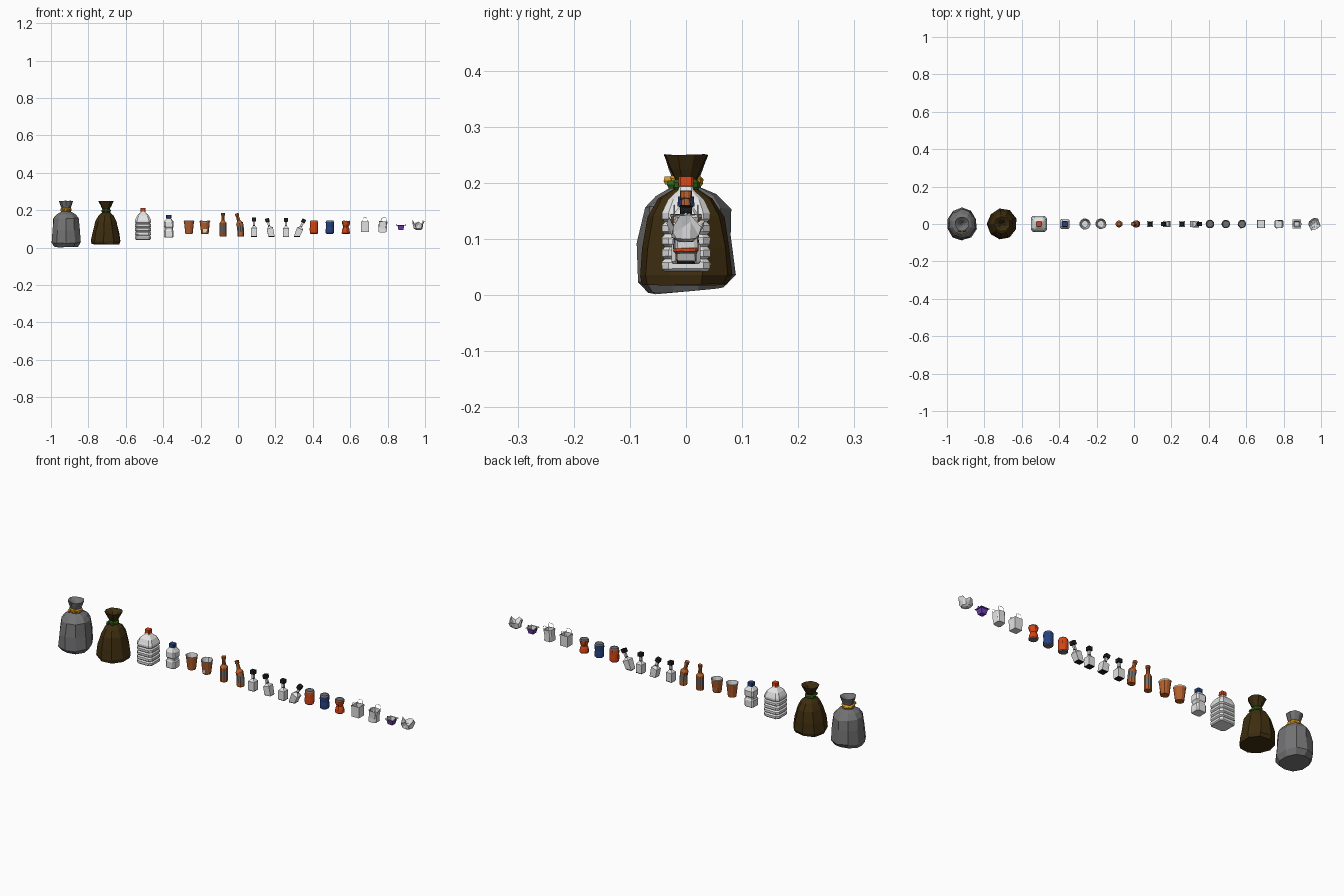
import bpy, bmesh, math, random
from mathutils import Vector, Matrix

if "Cube" in bpy.data.objects:
    bpy.data.objects.remove(bpy.data.objects["Cube"])

# Flat colours
COL = {
    "grey": (0.17, 0.17, 0.175), "dark_brown": (0.048, 0.027, 0.005),
    "yellow": (0.72, 0.33, 0.012), "green": (0.03, 0.13, 0.01),
    "white": (0.78, 0.78, 0.78), "red": (0.68, 0.06, 0.008),
    "blue": (0.02, 0.055, 0.22), "amber": (0.46, 0.115, 0.025),
    "black": (0.012, 0.012, 0.012), "purple": (0.16, 0.05, 0.42)}
NAMES = list(COL)
MATS = []
for n, c in COL.items():
    m = bpy.data.materials.new(n)
    m.diffuse_color = (*c, 1)
    m.use_nodes = True
    m.node_tree.nodes["Principled BSDF"].inputs["Base Color"].default_value = m.diffuse_color
    MATS.append(m)

SQUARE = [(1, 1), (-1, 1), (-1, -1), (1, -1)]
C = 0.72
OCT = [(1, C), (C, 1), (-C, 1), (-1, C), (-1, -C), (-C, -1), (C, -1), (1, -C)]


def circle(n):
    return [(math.cos((i + .5) * 2 * math.pi / n), math.sin((i + .5) * 2 * math.pi / n)) for i in range(n)]


def loft(name, x, outline, prof, jit=0, seed=1, warp=None):
    """Stack rings (z, rx, colour of the band above[, ry]); capped at both ends."""
    rnd = random.Random(seed)
    bm = bmesh.new()
    rings = []
    for p in prof:
        z, rx, ry = p[0], p[1], p[3] if len(p) > 3 else p[1]
        ring = []
        for ox, oy in outline:
            k = 1 + rnd.uniform(-jit, jit)
            v = Vector((ox * rx * k, oy * ry * k, z + rnd.uniform(-jit, jit) * rx * .6))
            ring.append(bm.verts.new(warp(v) if warp else v))
        rings.append(ring)
    n = len(outline)
    bm.faces.new(rings[0][::-1]).material_index = NAMES.index(prof[0][2])
    for a, b, p in zip(rings, rings[1:], prof):
        for i in range(n):
            j = (i + 1) % n
            bm.faces.new((a[i], a[j], b[j], b[i])).material_index = NAMES.index(p[2])
    bm.faces.new(rings[-1]).material_index = NAMES.index(prof[-1][2])
    bmesh.ops.recalc_face_normals(bm, faces=bm.faces)
    me = bpy.data.meshes.new(name)
    bm.to_mesh(me)
    bm.free()
    for m in MATS:
        me.materials.append(m)
    ob = bpy.data.objects.new(name, me)
    ob.location.x = x
    bpy.context.collection.objects.link(ob)
    return ob


def kink(z0, deg, sx=0):
    """Tip everything above z0 sideways, with a soft start."""
    def f(v):
        if v.z > z0:
            d = v - Vector((0, 0, z0))
            v = Matrix.Rotation(math.radians(deg), 3, 'Y') @ d + Vector((0, 0, z0))
        return v + Vector((sx, 0, 0))
    return f


# Refuse sacks with ties
def sack_tilt(v):
    if v.z < .1:
        v.z += max(-.006, .09 * v.y)
    return v


loft("grey_sack", -.92, circle(10), [
    (.008, .066, "grey", .07), (.03, .08, "grey", .085), (.10, .077, "grey", .083),
    (.155, .07, "grey", .077), (.178, .054, "grey", .055), (.192, .028, "grey"),
    (.205, .024, "grey"), (.225, .03, "grey"), (.25, .038, "grey"),
    (.236, .022, "grey"), (.215, .006, "grey")], .06, 4, sack_tilt)
loft("brown_sack", -.705, circle(9), [
    (.019, .076, "dark_brown", .078), (.034, .081, "dark_brown", .085),
    (.085, .071, "dark_brown", .082), (.14, .057, "dark_brown", .069),
    (.172, .04, "dark_brown", .05), (.19, .02, "dark_brown"), (.203, .019, "dark_brown"),
    (.225, .03, "dark_brown"), (.25, .042, "dark_brown"),
    (.238, .025, "dark_brown"), (.215, .006, "dark_brown")], .05, 9)
for nm, x, col, z, r in (("yellow", -.92, "yellow", .203, .031), ("green", -.705, "green", .196, .025)):
    loft(nm + "_tie", x, circle(10), [(z - .011, r - .006, col), (z - .004, r, col),
                                      (z + .004, r, col), (z + .011, r - .006, col)], .05, 3)
    for s in (-1, 1):   # bow ends
        loft(nm + "_tie_bow", x + s * .012, SQUARE, [
            (z - .006, .004, col), (z, .007, col), (z + .008, .005, col)],
            warp=lambda v, r=r: v + Vector((0, -r - .002, 0)))

# Large ribbed water jug
ribs = []
for i in range(5):
    z = .042 + i * .022
    ribs += [(z, .038, "white"), (z + .005, .043, "white"), (z + .016, .043, "white")]
loft("water_jug", -.508, OCT, ribs + [
    (.153, .04, "white"), (.17, .032, "white"), (.187, .014, "white"), (.193, .012, "red"),
    (.194, .014, "red"), (.211, .013, "red")], .015, 2)

# Small milk bottle
loft("milk_bottle", -.37, OCT, [
    (.055, .023, "white"), (.06, .026, "white"), (.09, .026, "white"), (.096, .022, "white"),
    (.106, .022, "white"), (.112, .026, "white"), (.138, .026, "white"), (.152, .016, "white"),
    (.157, .012, "blue"), (.158, .015, "blue"), (.175, .014, "blue")], .02, 5)


# Paper cups, the second dented with a pale patch
def cup(name, x, jit, band, warp=None):
    loft(name, x, circle(12), [
        (.074, .02, "amber"), (.085, .0215, band), (.103, .0235, "amber"), (.139, .028, "white"),
        (.143, .03, "white"), (.144, .027, "white"), (.079, .018, "white")], jit, 6, warp)


def dent(v):
    if v.y < 0 and v.z > .09:
        v.y *= .88
        v.z -= .003
    return v


cup("paper_cup", -.262, 0, "amber")
cup("dented_cup", -.177, .05, "amber", dent)
loft("dented_cup_patch", -.177, SQUARE, [(.082, .009, "white", .001), (.1, .011, "white", .001)],
     warp=lambda v: v + Vector((0, -.0225 - (v.z - .09) * .1, 0)))

# Amber glass bottles
glass = [(.06, .018, "amber"), (.064, .019, "amber"), (.085, .019, "grey"), (.115, .019, "amber"),
         (.132, .019, "amber"), (.145, .0095, "amber"), (.172, .008, "amber"),
         (.173, .0105, "amber"), (.186, .0105, "amber")]
loft("glass_bottle", -.08, circle(10), glass)
loft("broken_bottle", .011, circle(10), glass, .04, 8, kink(.105, -16, .004))

# Square spirit bottles with black caps and bases
spirit = [(.058, .0155, "black"), (.062, .0165, "white"), (.105, .0165, "white"),
          (.113, .008, "white"), (.117, .0055, "black"), (.121, .0055, "white"),
          (.14, .0055, "black"), (.141, .0105, "black"), (.16, .0105, "black")]
loft("spirit_bottle_1", .086, SQUARE, spirit)
loft("spirit_bottle_2", .171, SQUARE, spirit, .06, 3, kink(.075, -17, .008))
loft("spirit_bottle_3", .256, SQUARE, [(z - .002, r, c) for z, r, c in spirit])
loft("spirit_bottle_4", .322, SQUARE, spirit, .08, 7, kink(.065, 24, -.006))


# Drink cans
def can(name, x, col, mid, jit, seed):
    loft(name, x, circle(12), [
        (.074, .018, "grey"), (.078, .0225, col), (.096, .0235 - mid * .4, col),
        (.11, .0235 - mid, col), (.124, .0235 - mid * .4, col), (.138, .0225, "grey"),
        (.144, .019, "grey"), (.1425, .017, "grey")], jit, seed)


can("red_can", .406, "red", .001, .03, 1)
can("blue_can", .491, "blue", .002, .02, 2)
can("crushed_can", .577, "red", .0085, .06, 3)


# Paper carriers with thin handles
def handle(name, x, y, top, lean=0):
    cu = bpy.data.curves.new(name, 'CURVE')
    cu.dimensions = '3D'
    cu.bevel_depth = .001
    cu.bevel_resolution = 0
    pts = [(-.015, .135), (-.013, top - .004), (-.008, top), (.008, top), (.013, top - .004), (.015, .135)]
    sp = cu.splines.new('POLY')
    sp.points.add(len(pts) - 1)
    for p, (a, z) in zip(sp.points, pts):
        p.co = (x + a + lean * (z - .135), y, z, 1)
    cu.materials.append(MATS[NAMES.index("white")])
    bpy.context.collection.objects.link(bpy.data.objects.new(name, cu))


bag = [(.083, .02, "white"), (.112, .021, "white"), (.14, .022, "white"),
       (.14, .0208, "white"), (.086, .019, "white")]
loft("paper_carrier", .679, SQUARE, bag)
loft("creased_carrier", .773, OCT, bag, .11, 5, kink(.1, 6))
for y in (-.021, .021):
    handle("paper_carrier_handle", .679, y, .159)
    handle("creased_carrier_handle", .776, y, .16, .25)

# Purple dessert pot with a white lining and folded rim
loft("dessert_pot", .871, SQUARE, [
    (.094, .013, "purple"), (.118, .018, "purple"), (.12, .023, "purple"),
    (.122, .023, "white"), (.122, .0165, "white"), (.097, .012, "white")])
for s in (-1, 1):
    loft("pot_rim_tab", .871 + s * .0225, SQUARE, [(.117, .001, "purple", .006), (.127, .0015, "purple", .004)])


# Crumpled open wrapper
def spikes(v):
    if v.z > .115:
        v.z += .012 * math.sin(math.atan2(v.y, v.x) * 4 + 1.2) + .016 * abs(v.x) / .035 - .008
    return v


loft("crumpled_wrapper", .963, circle(11), [
    (.095, .012, "white"), (.102, .024, "white"), (.118, .027, "white"), (.132, .033, "white"),
    (.131, .03, "white"), (.112, .018, "white"), (.106, .006, "white")], .16, 11, spikes)
